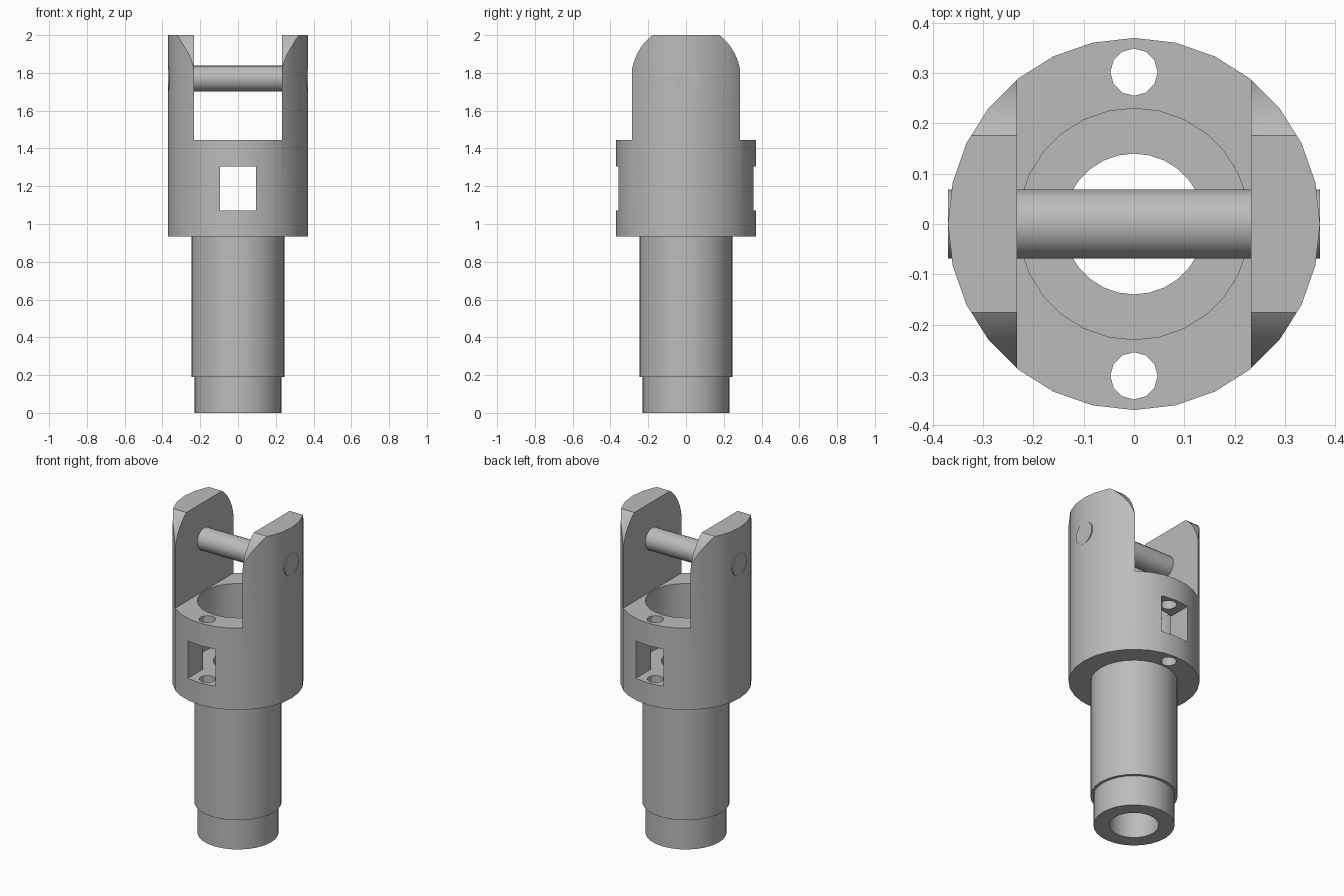
import bpy, bmesh, math
from mathutils import Matrix

cube = bpy.data.objects.get("Cube")
if cube:
    bpy.data.objects.remove(cube, do_unlink=True)

metal = bpy.data.materials.new("plain_grey_metal")
grey = (0.5, 0.5, 0.5, 1)
metal.use_nodes = True
metal.diffuse_color = grey
metal.node_tree.nodes["Principled BSDF"].inputs["Base Color"].default_value = grey


def finish(bm, name):
    bmesh.ops.recalc_face_normals(bm, faces=bm.faces[:])
    mesh = bpy.data.meshes.new(name)
    bm.to_mesh(mesh)
    bm.free()
    mesh.materials.append(metal)
    obj = bpy.data.objects.new(name, mesh)
    bpy.context.collection.objects.link(obj)
    return obj


def lathe(name, profile, sides):
    """Revolve a closed (radius, height) profile around z."""
    bm = bmesh.new()
    rings = []
    for i in range(sides):
        a = math.tau * i / sides
        rings.append([bm.verts.new((r * math.cos(a), r * math.sin(a), z)) for r, z in profile])
    for i, ring in enumerate(rings):
        following = rings[(i + 1) % sides]
        for j in range(len(profile)):
            k = (j + 1) % len(profile)
            bm.faces.new((ring[j], following[j], following[k], ring[k]))
    return finish(bm, name)


def box(name, half_x, half_y, low, high):
    bm = bmesh.new()
    bmesh.ops.create_cube(bm, size=1, matrix=Matrix.Translation((0, 0, (low + high) / 2))
                          @ Matrix.Diagonal((2 * half_x, 2 * half_y, high - low, 1)))
    return finish(bm, name)


def rod(name, radius, length, sides, matrix):
    bm = bmesh.new()
    bmesh.ops.create_cone(bm, cap_ends=True, segments=sides, radius1=radius, radius2=radius,
                          depth=length, matrix=matrix)
    return finish(bm, name)


def prism(name, outline, half_x):
    """Extrude a (y, z) outline along x."""
    bm = bmesh.new()
    face = bm.faces.new([bm.verts.new((-half_x, y, z)) for y, z in outline])
    new = bmesh.ops.extrude_face_region(bm, geom=[face])["geom"]
    bmesh.ops.translate(bm, vec=(2 * half_x, 0, 0),
                        verts=[v for v in new if isinstance(v, bmesh.types.BMVert)])
    return finish(bm, name)


def cut(target, tool, operation="DIFFERENCE"):
    tool.hide_render = True
    mod = target.modifiers.new("cut", "BOOLEAN")
    mod.operation = operation
    mod.solver = "EXACT"
    mod.object = tool
    select(target)
    bpy.ops.object.modifier_apply(modifier=mod.name)
    bpy.data.objects.remove(tool, do_unlink=True)


def select(obj):
    bpy.ops.object.select_all(action="DESELECT")
    obj.select_set(True)
    bpy.context.view_layer.objects.active = obj


# Stepped hollow body
pin_z = 1.77
body = lathe("clevis_body", [
    (0.14, 0), (0.23, 0), (0.23, 0.19), (0.247, 0.19), (0.247, 0.935),
    (0.37, 0.935), (0.37, 2), (0.23, 2), (0.23, 1.07), (0.14, 1.07)], 28)

# Slot between the two arms
cut(body, box("slot_cutter", 0.233, 0.6, 1.445, 2.2))

# Rounded arm tops, concentric with the pin
arc = [(0.29 * math.cos(a), pin_z + 0.29 * math.sin(a))
       for a in (math.pi * i / 32 for i in range(33))]
outline = [(-0.5, -0.2), (0.5, -0.2), (0.5, 1.6), (0.29, 1.6)] + arc + [(-0.29, 1.6), (-0.5, 1.6)]
cut(body, prism("arm_outline", outline, 0.6), "INTERSECT")

# Window from front to back, and two vertical bolt holes
cut(body, box("window_cutter", 0.095, 0.6, 1.072, 1.305))
for side in (-1, 1):
    cut(body, rod("hole_cutter", 0.047, 1, 12, Matrix.Translation((0, side * 0.302, 1.2))))

# Cross pin
pin = rod("cross_pin", 0.069, 0.74, 20,
          Matrix.Translation((0, 0, pin_z)) @ Matrix.Rotation(math.pi / 2, 4, "Y"))

for part in (body, pin):
    select(part)
    bpy.ops.object.shade_smooth_by_angle(angle=math.radians(30))
